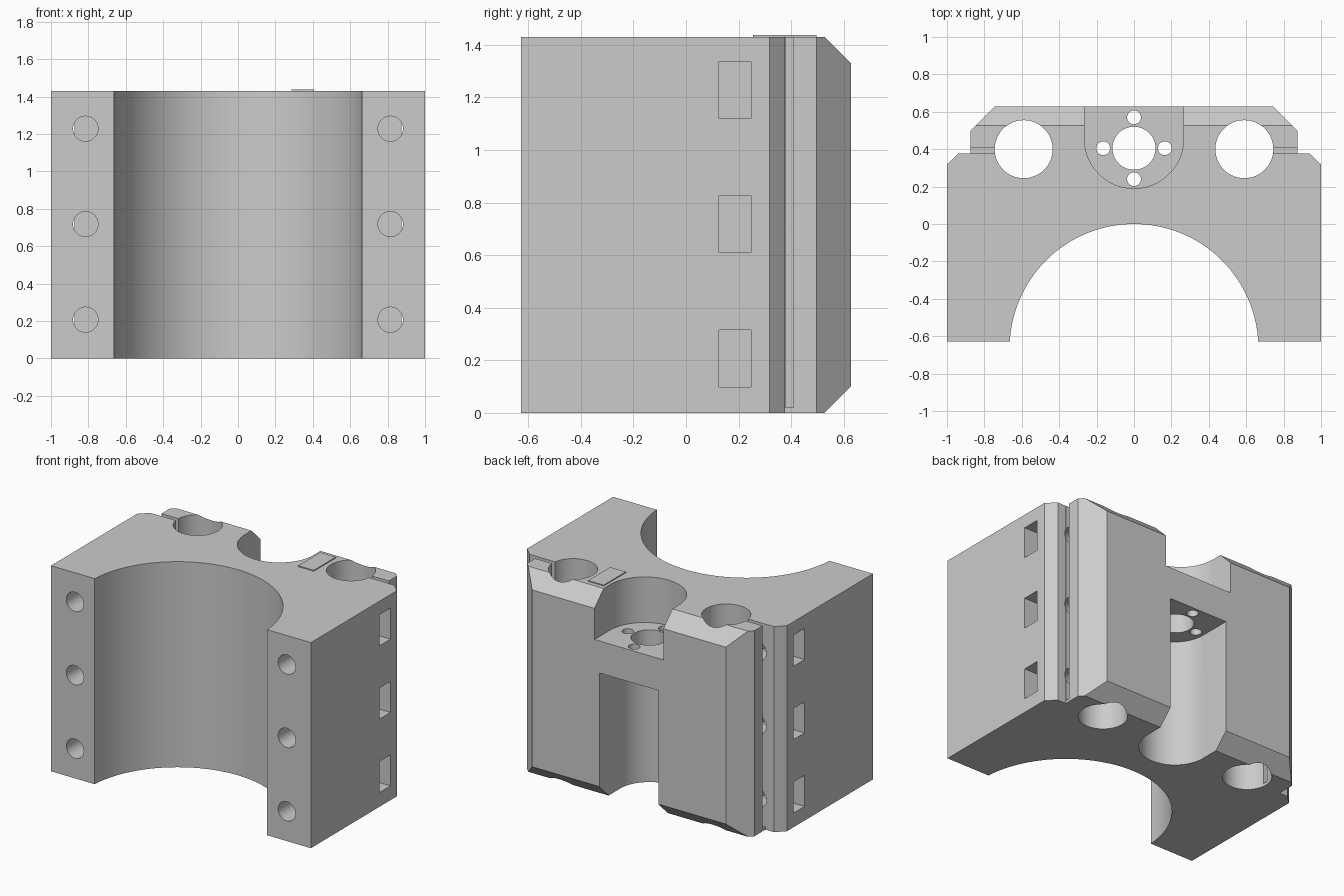
import bpy, bmesh
from math import sin, cos, pi, sqrt

if "Cube" in bpy.data.objects:
    bpy.data.objects.remove(bpy.data.objects["Cube"], do_unlink=True)

H = 1.43        # block height
D = 0.627       # half depth
ROD = (0.59, 0.40, 0.155)
BOLT_X = 0.815
BOLT_Z = (0.207, 0.718, 1.228)

grey = bpy.data.materials.new("plain_grey")
grey.use_nodes = True
colour = (0.6, 0.6, 0.6, 1)
grey.diffuse_color = colour
grey.node_tree.nodes["Principled BSDF"].inputs["Base Color"].default_value = colour


def arc(cx, cy, r, start=0.0, end=2 * pi, n=64):
    """Points on an arc; a full circle does not repeat its first point."""
    count = n if end - start >= 2 * pi else n + 1
    return [(cx + r * cos(start + (end - start) * i / n),
             cy + r * sin(start + (end - start) * i / n)) for i in range(count)]


def box(a0, a1, b0, b1):
    return [(a0, b0), (a1, b0), (a1, b1), (a0, b1)]


def prism(name, profile, axis, lo, hi):
    """Extrude a 2D profile along an axis from lo to hi."""
    place = {"X": lambda a, b, t: (t, a, b),
             "Y": lambda a, b, t: (a, t, b),
             "Z": lambda a, b, t: (a, b, t)}[axis]
    bm = bmesh.new()
    base = bm.faces.new([bm.verts.new(place(a, b, lo)) for a, b in profile])
    ext = bmesh.ops.extrude_face_region(bm, geom=[base])
    move = place(0, 0, hi - lo)
    bmesh.ops.translate(bm, vec=move,
                        verts=[v for v in ext["geom"] if isinstance(v, bmesh.types.BMVert)])
    bmesh.ops.recalc_face_normals(bm, faces=bm.faces[:])
    mesh = bpy.data.meshes.new(name)
    bm.to_mesh(mesh)
    bm.free()
    mesh.materials.append(grey)
    obj = bpy.data.objects.new(name, mesh)
    bpy.context.collection.objects.link(obj)
    return obj


def activate(obj):
    bpy.ops.object.select_all(action="DESELECT")
    obj.select_set(True)
    bpy.context.view_layer.objects.active = obj


def cut(target, profile, axis, lo, hi):
    """Subtract a prism from the target."""
    cutter = prism("cutter", profile, axis, lo, hi)
    cutter.hide_render = True
    mod = target.modifiers.new("cut", "BOOLEAN")
    mod.operation = "DIFFERENCE"
    mod.solver = "EXACT"
    mod.object = cutter
    activate(target)
    bpy.ops.object.modifier_apply(modifier=mod.name)
    bpy.data.objects.remove(cutter, do_unlink=True)


# Main block: half outline mirrored, with a large half-round front channel
R = 0.665
half = [(R - 0.001, -D), (1, -D), (1, 0.318), (0.94, 0.377), (0.875, 0.377),
        (0.875, 0.497), (0.745, D)]
tilt = 0.057
channel = arc(0, -R, R, tilt, pi - tilt, 80)[1:-1]
outline = half + [(-x, y) for x, y in reversed(half)] + channel[::-1]
block = prism("carriage_block", outline, "Z", 0, H)

# Chamfers along the top and bottom back edges
cut(block, [(D - 0.15, H + 0.05), (D + 0.05, H - 0.15), (D + 0.05, H + 0.05)], "X", -1.2, 1.2)
cut(block, [(D - 0.15, -0.05), (D + 0.05, 0.15), (D + 0.05, -0.05)], "X", -1.2, 1.2)


def slot(r, cy):
    """Round-ended slot open to the back."""
    return arc(0, cy, r, pi, 2 * pi - 1e-6, 48) + [(r, 1), (-r, 1)]


# Upper seat, lower slot and the web between them with its holes
cut(block, slot(0.265, 0.455), "Z", 1.113, H + 0.1)
cut(block, slot(0.227, 0.40), "Z", -0.1, 0.89)
cut(block, arc(0, 0.405, 0.115), "Z", 0.8, 1.2)
for dx, dy in ((0.165, 0), (-0.165, 0), (0, 0.165), (0, -0.165)):
    cut(block, arc(dx, 0.405 + dy, 0.037, n=32), "Z", 0.8, 1.2)

# Rod bores, clamp slits, bolt holes and nut pockets on both sides
for s in (1, -1):
    cut(block, arc(s * ROD[0], ROD[1], ROD[2]), "Z", -0.1, H + 0.1)
    cut(block, box(s * 0.62, s * 0.91, 0.378, 0.408), "Z", 0.02, H + 0.1)
    for z in BOLT_Z:
        cut(block, arc(s * BOLT_X, z, 0.067, n=40), "Y", -1, 0.39)
        cut(block, box(0.125, 0.248, z - 0.108, z + 0.108), "X",
            min(s * 0.70, s * 1.1), max(s * 0.70, s * 1.1))

activate(block)
bpy.ops.object.shade_smooth_by_angle(angle=pi / 6)

# Thin raised pad on top
prism("top_pad", box(0.285, 0.405, 0.255, 0.497), "Z", H - 0.002, H + 0.007)
